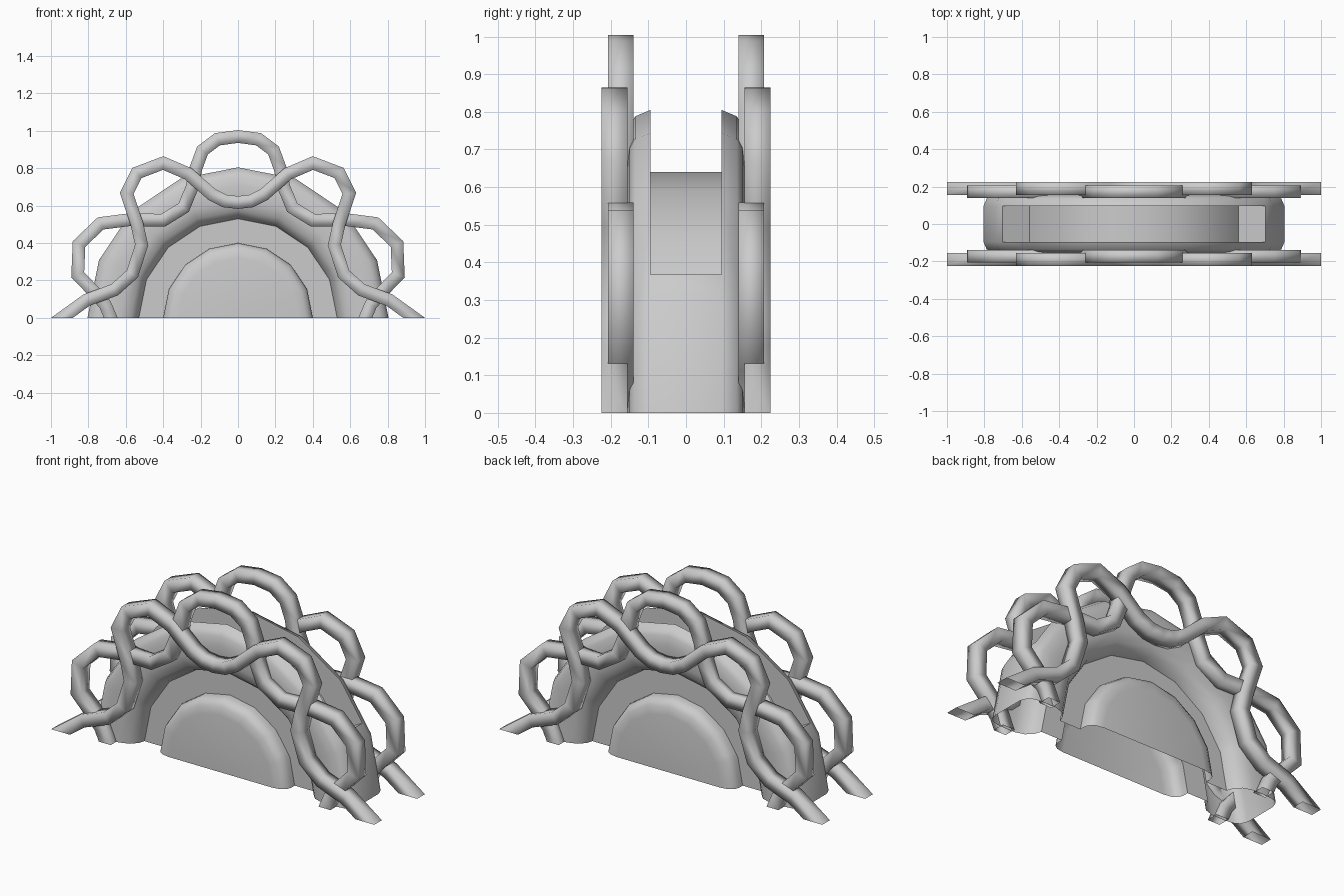
import bpy, bmesh
from math import sin, cos, radians, sqrt

if "Cube" in bpy.data.objects:
    bpy.data.objects.remove(bpy.data.objects["Cube"])

STEP = 22.5
CUT = 27.6
ANGLES = [0, 22.5, CUT, 45, 67.5, 90, 112.5, 135, 180 - CUT, 157.5, 180]


def point(r, y, a):
    # position on a 16-sided revolve; extra angles lie on the chord
    mid = (int(min(a, 179.9) // STEP) + 0.5) * STEP
    k = cos(radians(STEP / 2)) / cos(radians(a - mid))
    return (r * k * cos(radians(a)), y, r * k * sin(radians(a)))


def quad(bm, pts):
    bm.faces.new([bm.verts.new(p) for p in pts])


def revolve(bm, profile, angles):
    for a, b in zip(angles, angles[1:]):
        for (r0, y0), (r1, y1) in zip(profile, profile[1:]):
            if r0 < 1e-6:
                quad(bm, [point(0, y0, a), point(r1, y1, a), point(r1, y1, b)])
            else:
                quad(bm, [point(r0, y0, a), point(r1, y1, a),
                          point(r1, y1, b), point(r0, y0, b)])


def finish(bm, name, angle=45):
    bmesh.ops.remove_doubles(bm, verts=bm.verts[:], dist=1e-4)
    bmesh.ops.recalc_face_normals(bm, faces=bm.faces[:])
    me = bpy.data.meshes.new(name)
    bm.to_mesh(me)
    bm.free()
    ob = bpy.data.objects.new(name, me)
    bpy.context.collection.objects.link(ob)
    bpy.ops.object.select_all(action='DESELECT')
    ob.select_set(True)
    bpy.context.view_layer.objects.active = ob
    bpy.ops.object.shade_smooth_by_angle(angle=radians(angle))


# half-ring housing, open along the bottom, with a slot in the rim
R, F, W = 0.805, 0.64, 0.095
side = [(0.40, 0.07), (0.53, 0.07), (0.542, 0.105), (0.575, 0.14), (0.63, 0.157),
        (0.71, 0.157), (0.76, 0.15), (0.788, 0.135), (R, W)]
bm = bmesh.new()
for s in (1, -1):
    revolve(bm, [(r, s * y) for r, y in side], ANGLES)
revolve(bm, [(R, W), (R, -W)], ANGLES[:3])
revolve(bm, [(R, W), (R, -W)], ANGLES[-3:])
revolve(bm, [(R, W), (F, W), (F, -W), (R, -W)], ANGLES[2:-2])
for a in (CUT, 180 - CUT):
    quad(bm, [point(R, W, a), point(F, W, a), point(F, -W, a), point(R, -W, a)])
finish(bm, "half_ring_housing")

# raised half-round hub on both sides
hub = [(0, 0.155), (0.32, 0.155), (0.365, 0.147), (0.39, 0.13), (0.40, 0.10), (0.40, 0.07)]
for s, name in ((-1, "front_hub"), (1, "back_hub")):
    bm = bmesh.new()
    revolve(bm, [(r, s * y) for r, y in hub], ANGLES)
    finish(bm, name, 50)


# wavy square tubes: right half of each path, from the ground to the centre line
def tube(name, half, y, h=0.034):
    path = half + [(-x, z) for x, z in half[-2::-1]]
    last = len(path) - 1

    def direction(j):
        dx, dz = path[j + 1][0] - path[j][0], path[j + 1][1] - path[j][1]
        l = sqrt(dx * dx + dz * dz)
        return dx / l, dz / l

    bm = bmesh.new()
    rings = []
    for i, (x, z) in enumerate(path):
        d0 = direction(max(i - 1, 0))
        d1 = direction(min(i, last - 1))
        if i in (0, last):
            # ends are cut level with the ground
            nx, nz = -1 / d0[1], 0
        else:
            # mitred corner
            nx, nz = -(d0[1] + d1[1]), d0[0] + d1[0]
            k = -nx * d0[1] + nz * d0[0]
            nx, nz = nx / k, nz / k
        rings.append([bm.verts.new((x + nx * h * u, y + h * v, z + nz * h * u))
                      for u, v in ((-1, -1), (1, -1), (1, 1), (-1, 1))])
    for a, b in zip(rings, rings[1:]):
        for j in range(4):
            k = (j + 1) % 4
            bm.faces.new((a[j], a[k], b[k], b[j]))
    finish(bm, name, 95)


outer = [(0.942, 0), (0.81, 0.095), (0.66, 0.15), (0.565, 0.235), (0.515, 0.39), (0.54, 0.50),
         (0.595, 0.665), (0.54, 0.775), (0.40, 0.828), (0.265, 0.77), (0.14, 0.66),
         (0.07, 0.625), (0, 0.617)]
inner = [(0.68, 0), (0.71, 0.07), (0.765, 0.135), (0.857, 0.23), (0.85, 0.395), (0.735, 0.505),
         (0.58, 0.525), (0.40, 0.522), (0.29, 0.59), (0.245, 0.70), (0.225, 0.80),
         (0.19, 0.895), (0.11, 0.955), (0, 0.97)]
for s, word in ((-1, "front"), (1, "back")):
    tube(word + "_outer_wave_tube", outer, s * 0.190)
    tube(word + "_inner_wave_tube", inner, s * 0.173)
